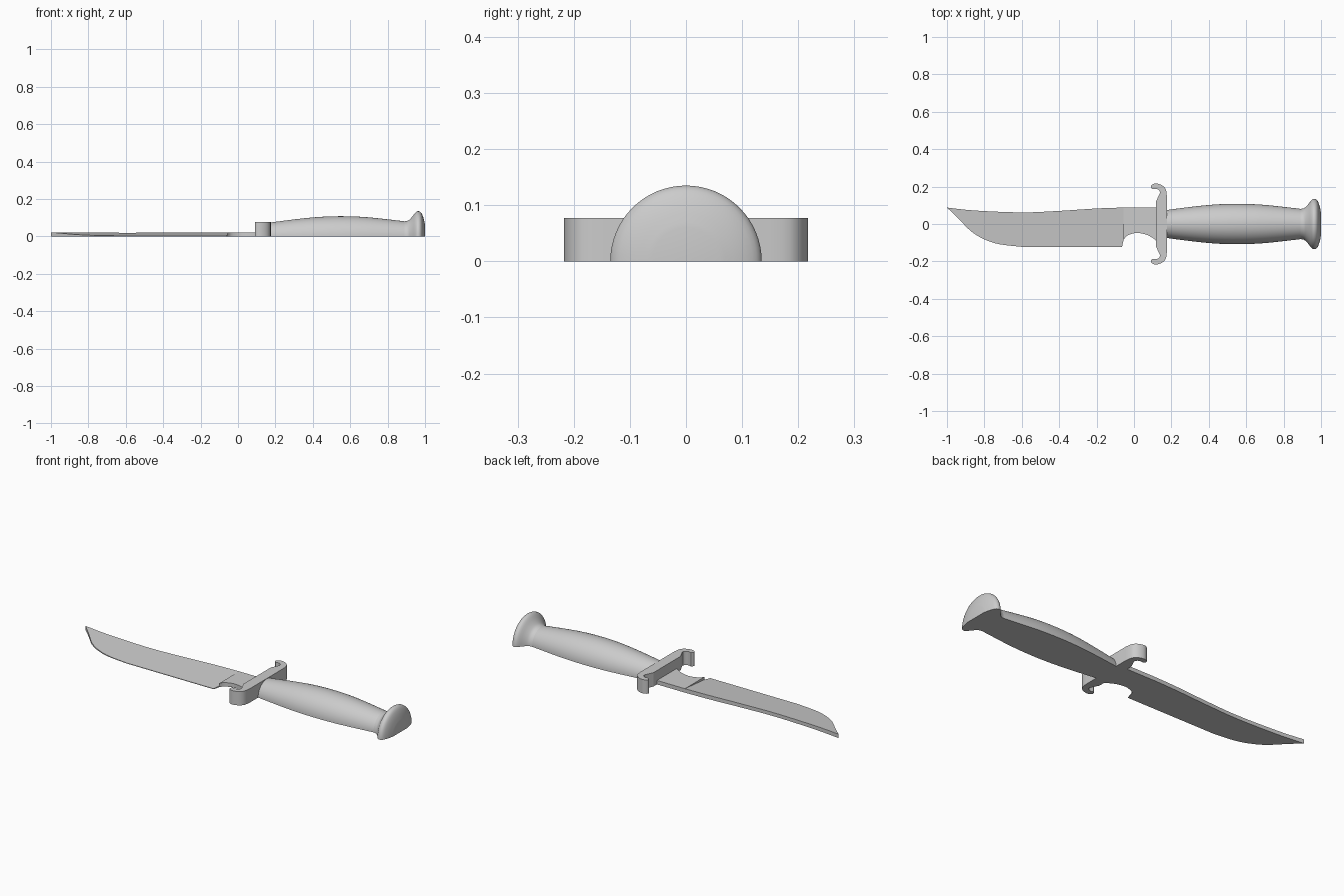
import bpy, bmesh, math

default_cube = bpy.data.objects.get("Cube")
if default_cube:
    bpy.data.objects.remove(default_cube, do_unlink=True)

# One plain grey for the whole knife
grey = bpy.data.materials.new("plain grey")
grey.use_nodes = True
colour = (0.6, 0.6, 0.6, 1)
grey.diffuse_color = colour
shader = next(n for n in grey.node_tree.nodes if n.type == 'BSDF_PRINCIPLED')
shader.inputs["Base Color"].default_value = colour
shader.inputs["Roughness"].default_value = 0.6


def finish(bm, name, angle):
    """Turn a bmesh into a named, shaded object."""
    bmesh.ops.recalc_face_normals(bm, faces=bm.faces)
    mesh = bpy.data.meshes.new(name)
    bm.to_mesh(mesh)
    bm.free()
    mesh.materials.append(grey)
    obj = bpy.data.objects.new(name, mesh)
    bpy.context.collection.objects.link(obj)
    bpy.ops.object.select_all(action='DESELECT')
    obj.select_set(True)
    bpy.context.view_layer.objects.active = obj
    bpy.ops.object.shade_smooth_by_angle(angle=math.radians(angle))
    return obj


def plate(name, outline, height):
    """Prism on the ground whose top follows height(y)."""
    bm = bmesh.new()
    low = [bm.verts.new((x, y, 0)) for x, y in outline]
    top = [bm.verts.new((x, y, height(y))) for x, y in outline]
    bm.faces.new(low)
    bm.faces.new(top)
    for i in range(len(low)):
        j = (i + 1) % len(low)
        bm.faces.new((low[i], low[j], top[j], top[i]))
    return finish(bm, name, 25)


def smooth_curve(points, steps=4):
    """Catmull-Rom interpolation through the given points."""
    pts = [points[0]] + points + [points[-1]]
    out = []
    for a, b, c, d in zip(pts, pts[1:], pts[2:], pts[3:]):
        for k in range(steps):
            t = k / steps
            out.append(tuple(
                0.5 * (2 * q + (r - p) * t + (2 * p - 5 * q + 4 * r - s) * t * t
                       + (3 * q - p - 3 * r + s) * t ** 3)
                for p, q, r, s in zip(a, b, c, d)))
    return out + [points[-1]]


def half_turned(name, profile, segments=32):
    """Half of a turned shape about the x axis, flat side down."""
    bm = bmesh.new()
    rings = []
    for x, r in profile:
        angles = [math.pi * k / segments for k in range(segments + 1)]
        rings.append([bm.verts.new((x, r * math.cos(a), r * math.sin(a)))
                      for a in angles])
    for near, far in zip(rings, rings[1:]):
        for k in range(segments):
            bm.faces.new((near[k], near[k + 1], far[k + 1], far[k]))
        bm.faces.new((near[-1], near[0], far[0], far[-1]))
    bm.faces.new(rings[0])
    bm.faces.new(rings[-1])
    return finish(bm, name, 40)


THICK = 0.022
STEP_X = -0.055
SPINE_Y = 0.088

# Blade: thick spine tapering to a thin cutting edge
spine = smooth_curve([(STEP_X, SPINE_Y), (-0.2, 0.083), (-0.4, 0.07),
                      (-0.6, 0.062), (-0.85, 0.072), (-1, SPINE_Y)])
belly = smooth_curve([(-1, SPINE_Y), (-0.94, 0.03), (-0.87, -0.04),
                      (-0.8, -0.082), (-0.72, -0.108), (-0.6, -0.122)])
heel = [(-0.064, -0.122), (STEP_X, -0.083)]
plate("blade", spine + belly[1:] + heel,
      lambda y: THICK - 0.09 * (SPINE_Y - y))

# Ricasso: full thickness, with the rounded finger notch
notch = smooth_curve([(STEP_X, -0.083), (-0.035, -0.062), (0.01, -0.048),
                      (0.06, -0.055), (0.096, -0.072), (0.12, -0.09)])
plate("ricasso", notch + [(0.12, SPINE_Y), (STEP_X, SPINE_Y)], lambda y: THICK)

# Guard: a bar with a hook at each end, mirrored across y
hook = smooth_curve([(0.176, 0.147), (0.17, 0.185), (0.15, 0.207), (0.118, 0.217),
                     (0.096, 0.21), (0.09, 0.197), (0.1, 0.186), (0.122, 0.188),
                     (0.139, 0.172), (0.13, 0.147), (0.117, 0.12)], 3)
plate("guard", hook + [(x, -y) for x, y in reversed(hook)], lambda y: 0.077)

# Grip: gently swelling handle
half_turned("grip", smooth_curve([(0.17, 0.074), (0.3, 0.091), (0.43, 0.104),
                                  (0.56, 0.108), (0.7, 0.102), (0.89, 0.081)]))

# Pommel: flared and rounded off at the end
half_turned("pommel", smooth_curve([(0.89, 0.081), (0.91, 0.085), (0.93, 0.104),
                                    (0.95, 0.129), (0.965, 0.135), (0.98, 0.126),
                                    (0.992, 0.098), (1, 0.06)], 3))
